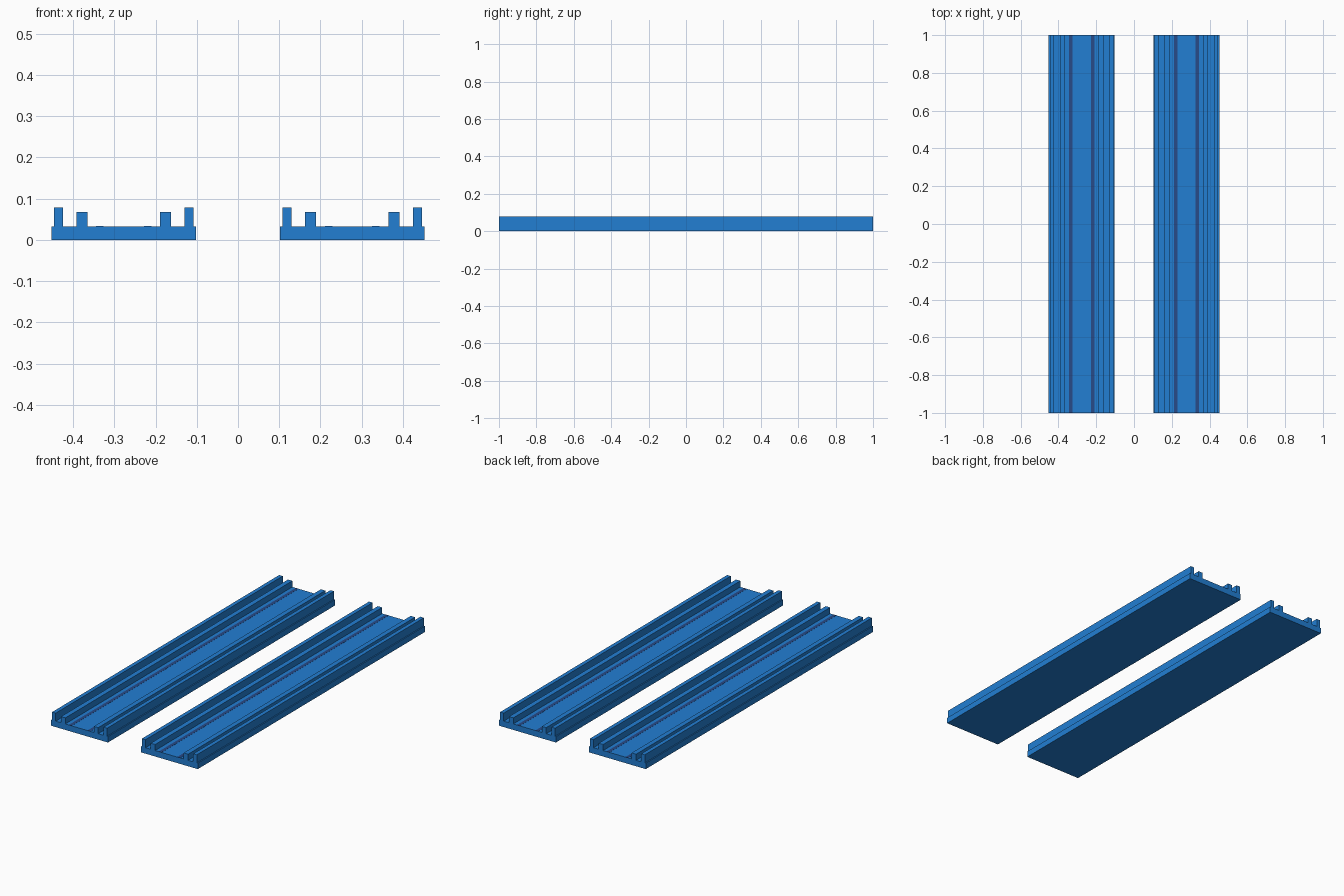
import bpy
import bmesh

LENGTH = 2.0
FLOOR = 0.033

cube = bpy.data.objects.get("Cube")
if cube:
    bpy.data.objects.remove(cube, do_unlink=True)


def make_material(name, color):
    mat = bpy.data.materials.new(name)
    mat.use_nodes = True
    mat.diffuse_color = color
    mat.node_tree.nodes["Principled BSDF"].inputs["Base Color"].default_value = color
    return mat


blue = make_material("blue", (0.016, 0.21, 0.65, 1))
navy = make_material("navy", (0.02, 0.07, 0.25, 1))


def extrude_profile(name, points, mat):
    """Sweep a closed x-z outline along the full length in y."""
    mesh = bpy.data.meshes.new(name)
    bm = bmesh.new()
    face = bm.faces.new([bm.verts.new((x, -LENGTH / 2, z)) for x, z in points])
    swept = bmesh.ops.extrude_face_region(bm, geom=[face])["geom"]
    verts = [v for v in swept if isinstance(v, bmesh.types.BMVert)]
    bmesh.ops.translate(bm, verts=verts, vec=(0, LENGTH, 0))
    bmesh.ops.recalc_face_normals(bm, faces=bm.faces)
    bm.to_mesh(mesh)
    bm.free()
    mesh.materials.append(mat)
    obj = bpy.data.objects.new(name, mesh)
    bpy.context.collection.objects.link(obj)
    return obj


# Rails as (inner x, outer x, top z), measured from the track centre
RAILS = [(0.088, 0.115, 0.067), (0.147, 0.169, 0.078)]
HALF_WIDTH = 0.175

# Half of the track outline, from the floor centre out to the bottom edge
half = []
for inner, outer, top in RAILS:
    half += [(inner, FLOOR), (inner, top), (outer, top), (outer, FLOOR)]
half += [(HALF_WIDTH, FLOOR), (HALF_WIDTH, 0)]
outline = half + [(-x, z) for x, z in reversed(half)]

for side, center in (("left", 0.277), ("right", -0.277)):
    # Base and its four rails in one section
    track = extrude_profile(side + "_track", outline, blue)
    track.location.x = center

    # Dark lines along the floor
    for edge, sign in (("outer", 1), ("inner", -1)):
        x = sign * (0.057 if center > 0 else 0.058)
        strip = [(x - 0.009, FLOOR - 0.001), (x + 0.009, FLOOR - 0.001),
                 (x + 0.009, FLOOR + 0.0006), (x - 0.009, FLOOR + 0.0006)]
        line = extrude_profile(f"{side}_{edge}_floor_line", strip, navy)
        line.location.x = center
